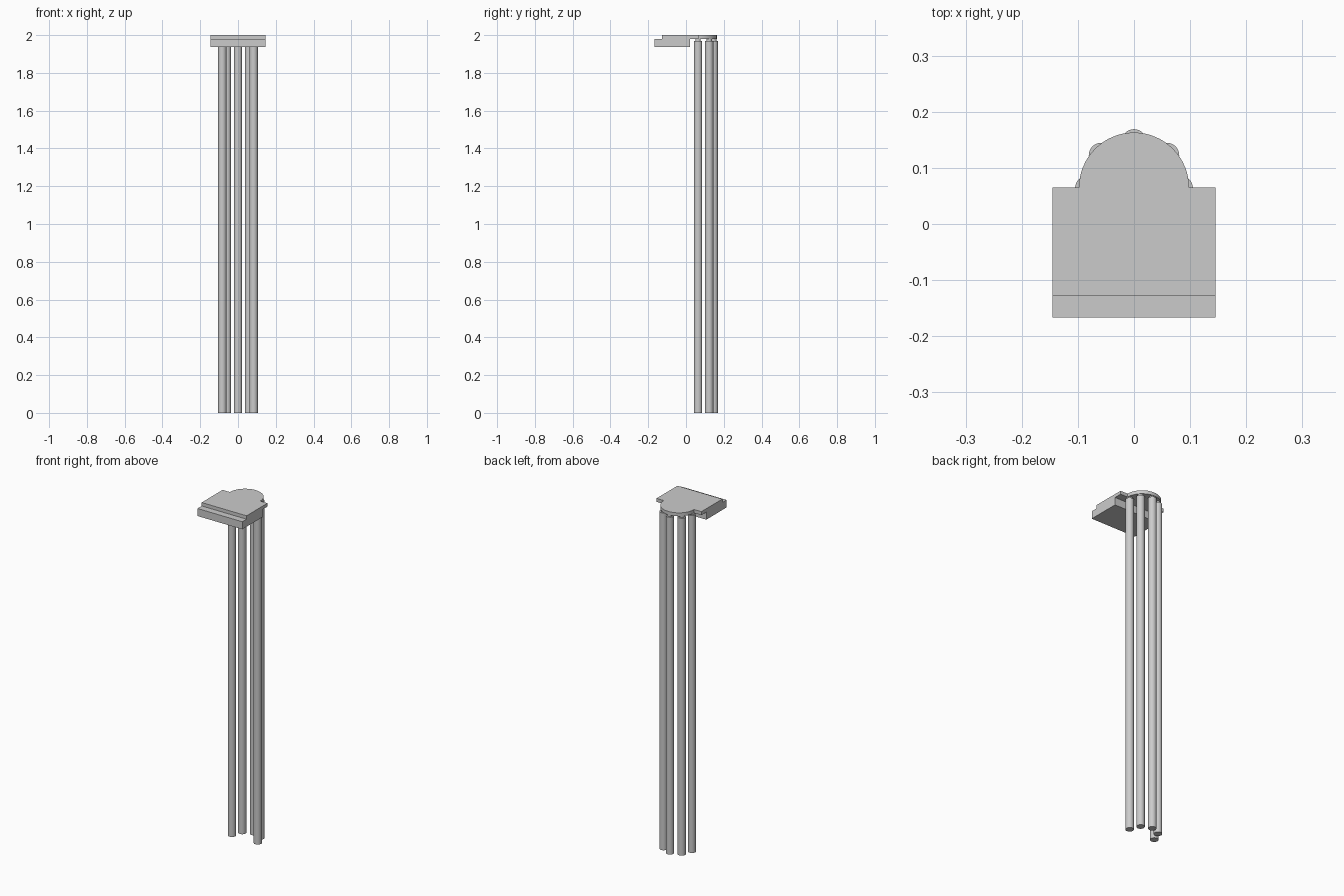
import bpy, bmesh, math

old = bpy.data.objects.get("Cube")
if old:
    bpy.data.objects.remove(old)

stone = bpy.data.materials.new("grey stone")
stone.use_nodes = True
GREY = (0.6, 0.6, 0.6, 1)
stone.diffuse_color = GREY
stone.node_tree.nodes["Principled BSDF"].inputs["Base Color"].default_value = GREY

ARC_Y = 0.065       # centre of the rounded back
HALF_WIDTH = 0.145
SLAB_BOTTOM = 1.98


def prism(name, outline, z0, z1, smooth=False):
    """Extrude a flat outline upward from z0 to z1."""
    bm = bmesh.new()
    face = bm.faces.new([bm.verts.new((x, y, z0)) for x, y in outline])
    top = bmesh.ops.extrude_face_region(bm, geom=[face])
    moved = [v for v in top["geom"] if isinstance(v, bmesh.types.BMVert)]
    bmesh.ops.translate(bm, verts=moved, vec=(0, 0, z1 - z0))
    bmesh.ops.recalc_face_normals(bm, faces=bm.faces)
    mesh = bpy.data.meshes.new(name)
    bm.to_mesh(mesh)
    bm.free()
    obj = bpy.data.objects.new(name, mesh)
    bpy.context.collection.objects.link(obj)
    mesh.materials.append(stone)
    if smooth:
        bpy.ops.object.select_all(action='DESELECT')
        obj.select_set(True)
        bpy.context.view_layer.objects.active = obj
        bpy.ops.object.shade_smooth_by_angle(angle=math.radians(30))
    return obj


def arc(cx, cy, r, start, end, steps):
    angles = [math.radians(start + (end - start) * i / steps) for i in range(steps + 1)]
    return [(cx + r * math.cos(a), cy + r * math.sin(a)) for a in angles]


def rect(y0, y1):
    w = HALF_WIDTH
    return [(-w, y0), (w, y0), (w, y1), (-w, y1)]


# Top slab with its half-round back
w = HALF_WIDTH
slab = [(-w, -0.128), (w, -0.128), (w, ARC_Y)]
slab += arc(0, ARC_Y, 0.098, 0, 180, 32) + [(-w, ARC_Y)]
prism("top_slab", slab, SLAB_BOTTOM, 2.0, True)

# Thicker block under the front of the slab
prism("front_block", rect(-0.167, 0.02), 1.936, SLAB_BOTTOM)

# Five round columns on a half circle, each with a narrow neck
for i in range(5):
    a = math.radians(45 * i)
    x, y = 0.083 * math.cos(a), ARC_Y - 0.001 + 0.083 * math.sin(a)
    prism(f"column_{i + 1}", arc(x, y, 0.022, 0, 360, 32)[:-1], 0, 1.97, True)
    prism(f"column_neck_{i + 1}", arc(x, y, 0.014, 0, 360, 24)[:-1], 1.97, SLAB_BOTTOM, True)
